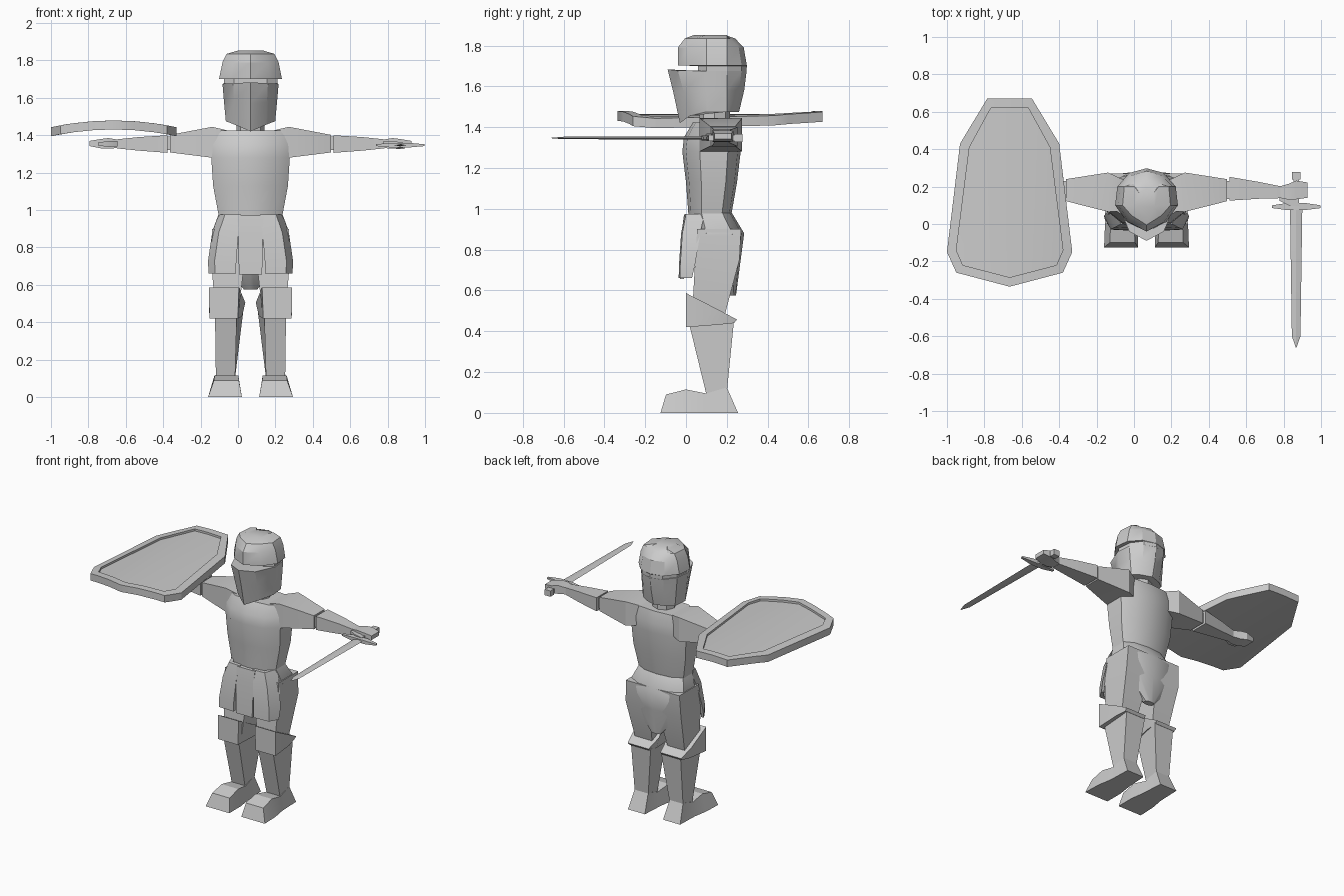
import bpy, bmesh, math

if "Cube" in bpy.data.objects:
    bpy.data.objects.remove(bpy.data.objects["Cube"])

CX = 0.067  # body centre line
steel = bpy.data.materials.new("plain_grey")
steel.diffuse_color = (0.6, 0.6, 0.6, 1)
steel.use_nodes = True
steel.node_tree.nodes["Principled BSDF"].inputs["Base Color"].default_value = steel.diffuse_color


def finish(name, bm, angle=35):
    bmesh.ops.remove_doubles(bm, verts=bm.verts, dist=0.0005)
    bmesh.ops.recalc_face_normals(bm, faces=bm.faces)
    me = bpy.data.meshes.new(name)
    bm.to_mesh(me)
    bm.free()
    me.materials.append(steel)
    ob = bpy.data.objects.new(name, me)
    bpy.context.collection.objects.link(ob)
    bpy.ops.object.select_all(action='DESELECT')
    ob.select_set(True)
    bpy.context.view_layer.objects.active = ob
    bpy.ops.object.shade_smooth_by_angle(angle=math.radians(angle))
    return ob


def loft(name, rings, angle=35, side=1, cx=CX):
    """Skin closed rings of points; x is measured from the centre line."""
    bm = bmesh.new()
    vs = [[bm.verts.new((cx + side * x, y, z)) for x, y, z in r] for r in rings]
    n = len(rings[0])
    for a, b in zip(vs, vs[1:]):
        for i in range(n):
            j = (i + 1) % n
            bm.faces.new((a[i], a[j], b[j], b[i]))
    bm.faces.new(vs[0])
    bm.faces.new(vs[-1])
    return finish(name, bm, angle)


def sym(half):
    """Close a half outline that starts and ends on the centre line."""
    return half + [(-x, y, z) for x, y, z in half[-2:0:-1]]


def trunk(z, w, yf, yb):
    d = yb - yf
    return sym([(0, yf, z), (w * .6, yf + d * .06, z), (w, yf + d * .3, z),
                (w, yb - d * .22, z), (w * .6, yb - d * .05, z), (0, yb, z)])


def skull(z, w, yf, yb, drop=0, slit=0):
    return sym([(0, yf, z - drop), (w * .62, yf + .05 * (1 - slit), z - drop * .35),
                (w, .10, z), (w * .93, .2, z), (w * .55, yb - .025, z), (0, yb, z)])


def box_x(x, y0, y1, z0, z1):
    return [(x, y0, z0), (x, y1, z0), (x, y1, z1), (x, y0, z1)]


def box_z(z, x0, x1, y0, y1):
    return [(x0, y0, z), (x1, y0, z), (x1, y1, z), (x0, y1, z)]


# Helmet: face plate, recessed eye slit, domed top
loft("helmet", [
    skull(1.475, .132, -.03, .26, .055),
    skull(1.58, .142, -.062, .285, .01),
    skull(1.675, .15, -.09, .297, -.008),
    skull(1.676, .143, .06, .297, 0, 1),
    skull(1.70, .143, .06, .298, 0, 1),
    skull(1.702, .168, -.04, .298),
    skull(1.79, .15, -.04, .283),
    skull(1.835, .128, -.005, .24),
    skull(1.852, .07, .04, .19)], 30)
loft("neck", [[(.075 * math.cos(a * math.pi / 4), .14 + .075 * math.sin(a * math.pi / 4), z)
               for a in range(8)] for z in (1.36, 1.5)])

# Torso and pelvis with pointed tail
loft("torso", [
    trunk(.97, .17, .012, .222), trunk(1.13, .2, 0, .25), trunk(1.28, .21, -.018, .268),
    trunk(1.35, .212, -.01, .27), trunk(1.425, .21, .035, .25)])
loft("pelvis", [
    trunk(.98, .17, .012, .225), trunk(.88, .207, .02, .285),
    trunk(.75, .19, .06, .268), trunk(.575, .035, .2, .245)], 40)

# Front skirt: centre panel and two wrapped side panels
loft("skirt_centre_panel", [
    box_z(.97, -.07, .07, -.01, .04), box_z(.88, -.066, .066, -.022, .02),
    box_z(.655, -.062, .062, -.03, -.01)])


def panel(z, x0, x1, yf, yb):
    return [(x0, yf, z), (x1 - .035, yf + .006, z), (x1, yb, z),
            (x1 - .02, yb, z), (x1 - .05, yf + .03, z), (x0, yf + .022, z)]


for side, tag in ((-1, "left"), (1, "right")):
    # Side panels
    loft("skirt_panel_" + tag, [
        panel(.975, .05, .172, -.006, .09), panel(.88, .064, .205, -.024, .07),
        panel(.73, .076, .227, -.034, .045), panel(.662, .078, .225, -.036, .03)], 40, side)

    # Legs
    loft("thigh_" + tag, [
        box_z(.9, .03, .205, .055, .27), box_z(.75, .03, .212, .045, .262),
        box_z(.48, .06, .19, .03, .19)], 30, side)
    loft("knee_guard_" + tag, [
        [(.222, 0, .587), (.062, 0, .587), (.028, .16, .505),
         (.045, .25, .457), (.205, .25, .457), (.222, .16, .505)],
        [(.22, 0, .42), (.068, 0, .42), (.045, .16, .432),
         (.05, .235, .44), (.2, .235, .44), (.215, .16, .432)]], 30, side)
    loft("shin_" + tag, [
        [(.19, .012, .45), (.073, .012, .45), (.04, .235, .45), (.19, .235, .45)],
        [(.185, .1, .09), (.083, .1, .09), (.083, .2, .1), (.185, .2, .1)]], 30, side)
    # Foot sections: bottom y, top y, top z, bottom and top x range
    foot = [(-.125, -.098, .09, .046, .227, .062, .195), (0, 0, .115, .046, .222, .065, .193),
            (.1, .1, .095, .06, .205, .078, .19), (.255, .2, .125, .07, .2, .083, .185)]
    loft("foot_" + tag, [[(b0, yb, 0), (b1, yb, 0), (t1, yt, zt), (t0, yt, zt)]
                         for yb, yt, zt, b0, b1, t0, t1 in foot], 25, side)

    # Arms
    loft("upper_arm_" + tag, [
        box_x(.12, .07, .235, 1.29, 1.425), box_x(.205, .065, .275, 1.28, 1.445),
        box_x(.43, .122, .24, 1.308, 1.402)], 30, side)
    loft("elbow_" + tag, [
        box_x(.42, .135, .23, 1.32, 1.392), box_x(.45, .135, .23, 1.32, 1.392)], 30, side)
    loft("forearm_" + tag, [
        box_x(.443, .125, .252, 1.306, 1.4), box_x(.6, .135, .225, 1.318, 1.39),
        box_x(.715, .138, .202, 1.33, 1.378)], 30, side)
    loft("hand_" + tag, [
        box_x(.7, .142, .198, 1.333, 1.375), box_x(.76, .13, .215, 1.328, 1.385),
        box_x(.8, .132, .232, 1.33, 1.38), box_x(.86, .14, .222, 1.342, 1.37)], 30, side)
    loft("thumb_" + tag, [
        box_x(.71, .125, .16, 1.34, 1.37), box_x(.76, .1, .14, 1.338, 1.368),
        box_x(.815, .095, .12, 1.345, 1.362)], 30, side)

# Shield: half outline around its own axis, arched across x
SX = -.665
outer = [(.12, .67), (.265, .43), (.335, -.15), (.285, -.26), (0, -.335)]
inner = [(.1, .62), (.215, .41), (.285, -.14), (.25, -.22), (0, -.285)]


def outline(half, z):
    pts = half + [(-x, y) for x, y in half[-2::-1]]
    return [(x + SX, y, z) for x, y in pts]


bm = bmesh.new()
loops = [[bm.verts.new(p) for p in outline(h, z)]
         for h, z in ((outer, -.048), (outer, 0), (inner, 0), (inner, -.014))]
for a, b in zip(loops, loops[1:]):
    for i in range(len(a)):
        j = (i + 1) % len(a)
        bm.faces.new((a[i], a[j], b[j], b[i]))
bm.faces.new(loops[0])
bm.faces.new(loops[-1])
for dx in (-.22, -.11, 0, .11, .22):
    bmesh.ops.bisect_plane(bm, geom=bm.verts[:] + bm.edges[:] + bm.faces[:], dist=1e-5,
                           plane_co=(SX + dx, 0, 0), plane_no=(1, 0, 0))
for v in bm.verts:
    v.co.z += 1.443 + .036 * (1 - ((v.co.x - SX) / .335) ** 2)
finish("shield", bm, 30)

# Sword: diamond-section blade, pointed guard, grip, pommel
SW, SZ = .867, 1.347


def diamond(y, w, t):
    return [(-w, y, SZ), (0, y, SZ - t), (w, y, SZ), (0, y, SZ + t)]


loft("sword_blade", [diamond(.09, .033, .007), diamond(-.6, .023, .006),
                     diamond(-.66, .002, .001)], 20, cx=SW)
loft("sword_guard", [box_x(x, y0, y1, SZ - t, SZ + t) for x, y0, y1, t in (
    (-.128, .085, .1, .005), (-.05, .075, .112, .012), (.05, .075, .112, .012),
    (.13, .085, .1, .005))], 30, cx=SW)
loft("sword_grip", [box_z(SZ + dz, -.015, .015, .1, .25) for dz in (-.014, .014)], cx=SW)
loft("sword_pommel", [box_z(SZ + dz, -.022, .022, .238, .278) for dz in (-.02, .02)], cx=SW)
